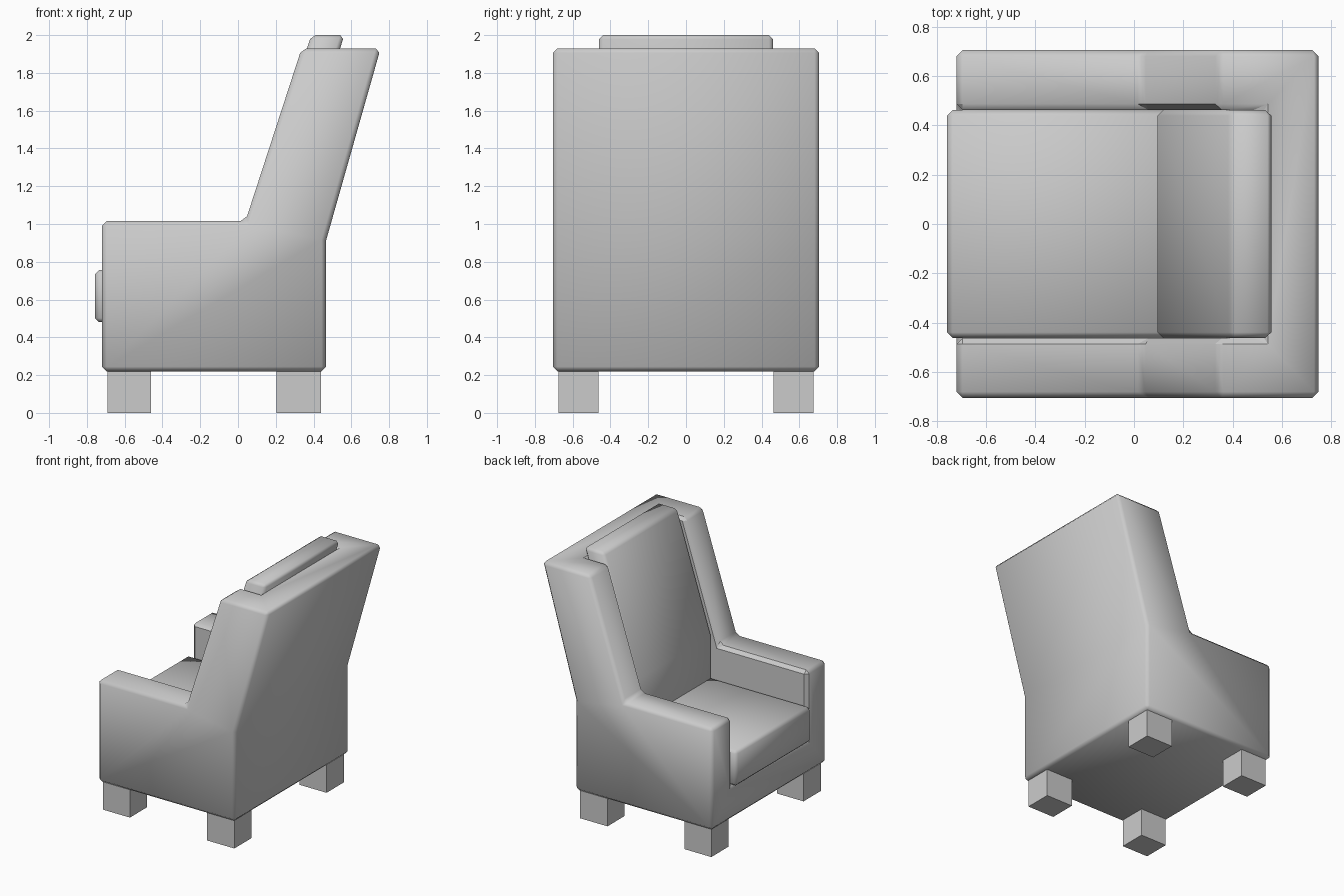
import bpy, bmesh
from math import radians

if "Cube" in bpy.data.objects:
    bpy.data.objects.remove(bpy.data.objects["Cube"])


def prism(name, profile, half_width):
    """Extrude an x-z side profile symmetrically along y."""
    bm = bmesh.new()
    verts = [bm.verts.new((x, -half_width, z)) for x, z in profile]
    face = bm.faces.new(verts)
    ext = bmesh.ops.extrude_face_region(bm, geom=[face])
    moved = [v for v in ext["geom"] if isinstance(v, bmesh.types.BMVert)]
    bmesh.ops.translate(bm, verts=moved, vec=(0, 2 * half_width, 0))
    bmesh.ops.recalc_face_normals(bm, faces=bm.faces)
    mesh = bpy.data.meshes.new(name)
    bm.to_mesh(mesh)
    bm.free()
    ob = bpy.data.objects.new(name, mesh)
    bpy.context.collection.objects.link(ob)
    return ob


def soften(ob, width):
    """Single chamfer with smooth shading across it."""
    bev = ob.modifiers.new("chamfer", "BEVEL")
    bev.width = width
    bev.segments = 1
    bev.limit_method = 'ANGLE'
    bev.angle_limit = radians(30)
    bev.use_clamp_overlap = False
    bpy.ops.object.select_all(action='DESELECT')
    ob.select_set(True)
    bpy.context.view_layer.objects.active = ob
    bpy.ops.object.shade_smooth()


# Frame: arms, base and reclined back in one body
frame = prism("frame", [(-0.72, 0.22), (0.467, 0.22), (0.467, 0.915), (0.755, 1.93),
                        (0.337, 1.93), (0.04, 1.017), (-0.72, 1.017)], 0.705)

# Opening between the arms
opening = prism("opening_cutter", [(-1.0, 0.48), (0.24, 0.48), (0.24, 1.02),
                                   (0.57, 2.1), (-1.0, 2.1)], 0.462)
opening.hide_render = True
opening.hide_set(True)
cut = frame.modifiers.new("opening", "BOOLEAN")
cut.operation = 'DIFFERENCE'
cut.solver = 'EXACT'
cut.object = opening
soften(frame, 0.025)

# Cushions
seat = prism("seat_cushion", [(-0.757, 0.48), (0.2, 0.48), (0.2, 0.757), (-0.757, 0.757)], 0.461)
soften(seat, 0.022)
back = prism("back_cushion", [(0.095, 0.5), (0.25, 0.5), (0.25, 1.02), (0.563, 2.0),
                              (0.388, 2.0), (0.095, 1.09)], 0.461)
soften(back, 0.022)

# Four block legs
for label, x0, x1 in (("front", -0.69, -0.46), ("rear", 0.205, 0.44)):
    for side, s in (("left", 1), ("right", -1)):
        leg = prism(f"{label}_{side}_leg", [(x0, 0), (x1, 0), (x1, 0.235), (x0, 0.235)], 0.106)
        leg.location.y = s * 0.568
